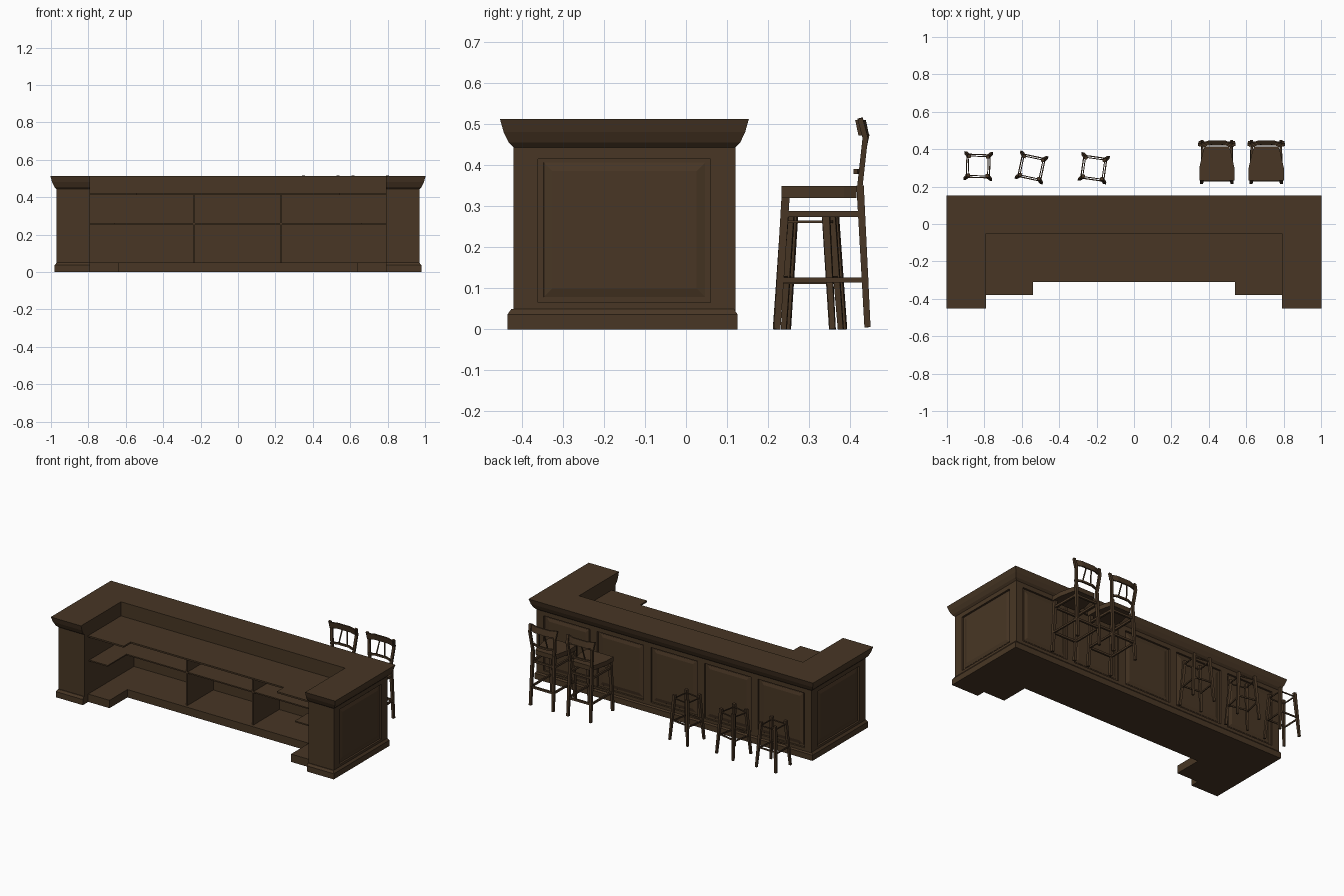
import bpy, bmesh, math
from mathutils import Vector, Matrix

if "Cube" in bpy.data.objects:
    bpy.data.objects.remove(bpy.data.objects["Cube"])

wood = bpy.data.materials.new("dark brown wood")
wood.diffuse_color = (0.065, 0.037, 0.018, 1)
wood.use_nodes = True
wood.node_tree.nodes["Principled BSDF"].inputs["Base Color"].default_value = wood.diffuse_color


def make(name, bm, matrix=None):
    if matrix:
        bm.transform(matrix)
    bmesh.ops.recalc_face_normals(bm, faces=bm.faces)
    me = bpy.data.meshes.new(name)
    bm.to_mesh(me)
    bm.free()
    me.materials.append(wood)
    ob = bpy.data.objects.new(name, me)
    bpy.context.collection.objects.link(ob)
    return ob


def add_loft(bm, rings):
    """Join equal-length rings of 3D points into a capped solid."""
    vs = [[bm.verts.new(p) for p in r] for r in rings]
    n = len(vs[0])
    for a, b in zip(vs, vs[1:]):
        for i in range(n):
            j = (i + 1) % n
            bm.faces.new((a[i], a[j], b[j], b[i]))
    bm.faces.new(vs[0][::-1])
    bm.faces.new(vs[-1])


def add_box(bm, x0, x1, y0, y1, z0, z1):
    add_loft(bm, [[(x0, y0, z), (x1, y0, z), (x1, y1, z), (x0, y1, z)] for z in (z0, z1)])


def add_bar(bm, a, b, w, d=None, w2=None):
    """Square bar from a to b; w across x, d across the other direction."""
    a, b = Vector(a), Vector(b)
    t = (b - a).normalized()
    up = Vector((0, 0, 1)) if abs(t.z) < 0.8 else Vector((0, 1, 0))
    u = t.cross(up).normalized()
    v = u.cross(t)
    rings = []
    for p, s in ((a, 1), (b, (w2 or w) / w)):
        hw, hd = w / 2 * s, (d or w) / 2 * s
        rings.append([p + u * i * hw + v * j * hd for i, j in ((-1, -1), (1, -1), (1, 1), (-1, 1))])
    add_loft(bm, rings)


def mirrored(half):
    """Outline from its right half, listed front to back."""
    return half + [(-x, y) for x, y in reversed(half)]


def prism(name, levels):
    bm = bmesh.new()
    add_loft(bm, [[(x, y, z) for x, y in mirrored(h)] for h, z in levels])
    return make(name, bm)


# Plinth with stepped front and chamfered top
def plinth(d):
    return [(0.64, -0.20), (0.64, -0.38), (0.79, -0.38), (0.79, -0.425 - d),
            (0.97 + d, -0.425 - d), (0.97 + d, 0.116 + d)]


prism("plinth", [(plinth(0.01), 0), (plinth(0.01), 0.036), (plinth(0), 0.05)])


# Top slab with flared crown moulding
def crown(d):
    return [(0.79, -0.05), (0.79, -0.42 - d), (0.97 + d, -0.42 - d), (0.97 + d, 0.12 + d)]


prism("counter_top", [(crown(0), 0.415), (crown(0), 0.443), (crown(0.012), 0.455),
                      (crown(0.024), 0.48), (crown(0.033), 0.512)])

# Lower work surface and open shelf
work = [(0.54, -0.31), (0.54, -0.38), (0.79, -0.38), (0.79, 0.08)]
prism("work_surface", [(work, 0.412), (work, 0.422)])
shelf_half = [(0.66, -0.18), (0.66, -0.37), (0.79, -0.37), (0.79, 0.09)]
prism("shelf", [(shelf_half, 0.255), (shelf_half, 0.263)])

# Shelf dividers
bm = bmesh.new()
for x in (-0.235, 0.23):
    add_box(bm, x - 0.005, x + 0.005, -0.18, 0.09, 0.05, 0.412)
make("shelf_dividers", bm)

# Solid ends and back wall
for s, side in ((1, "right"), (-1, "left")):
    bm = bmesh.new()
    xs = sorted((0.79 * s, 0.958 * s))
    add_box(bm, *xs, -0.42, 0.108, 0.04, 0.445)
    make(side + "_end", bm)
bm = bmesh.new()
add_box(bm, -0.79, 0.79, 0.08, 0.108, 0.04, 0.445)
make("back_wall", bm)


# Framed wall: stiles, rails and bevelled raised panels, in a local u, depth, z frame
def panelled(name, u0, u1, count, stile, matrix):
    bm = bmesh.new()
    step = (u1 - u0 - stile) / count
    for i in range(count + 1):
        a = u0 + i * step
        add_box(bm, a, a + stile, -0.002, 0.012, 0.045, 0.445)
    for i in range(count):
        a, b = u0 + i * step + stile, u0 + (i + 1) * step
        add_box(bm, a, b, -0.002, 0.012, 0.045, 0.065)
        add_box(bm, a, b, -0.002, 0.012, 0.42, 0.445)
        rings = []
        for m, d in ((0.012, -0.002), (0.014, 0.001), (0.035, 0.007)):
            rings.append([(a + m, d, 0.065 + m), (b - m, d, 0.065 + m),
                          (b - m, d, 0.42 - m), (a + m, d, 0.42 - m)])
        add_loft(bm, rings)
    make(name, bm, matrix)


panelled("back_panels", -0.97, 0.97, 5, 0.05, Matrix.Translation((0, 0.108, 0)))
for s, side in ((1, "right"), (-1, "left")):
    m = Matrix(((0, s, 0, 0.958 * s), (1, 0, 0, 0), (0, 0, 1, 0), (0, 0, 0, 1)))
    panelled(side + "_panels", -0.42, 0.12, 1, 0.06, m)


# Seatless stool frames: splayed legs, top rails and foot rungs
CORNERS = ((-1, -1), (1, -1), (1, 1), (-1, 1))


def leg_at(c, z, foot=0.07, top=0.05):
    r = foot + (top - foot) * z / 0.29
    return Vector((c[0] * r, c[1] * r, z))


def stool(name, x, y, angle):
    bm = bmesh.new()
    for i, c in enumerate(CORNERS):
        n = CORNERS[(i + 1) % 4]
        add_bar(bm, leg_at(c, 0), leg_at(c, 0.285), 0.013, 0.013, 0.018)
        add_bar(bm, leg_at(c, 0.262), leg_at(n, 0.262), 0.005, 0.007)
        z = 0.115 if i % 2 else 0.125
        add_bar(bm, leg_at(c, z), leg_at(n, z), 0.006, 0.009)
    make(name, bm, Matrix.Translation((x, y, 0)) @ Matrix.Rotation(math.radians(angle), 4, 'Z'))


for i, (x, y, a) in enumerate(((-0.833, 0.31, -2), (-0.548, 0.302, -12), (-0.215, 0.298, -8))):
    stool("bar_stool_%d" % (i + 1), x, y, a)


# High chairs with tapered seat and open back
def chair(name, x):
    place = Matrix.Translation((x, 0, 0))
    bm = bmesh.new()
    seat = [(-0.094, 0.232), (0.094, 0.232), (0.094, 0.30), (0.075, 0.385),
            (0.065, 0.415), (-0.065, 0.415), (-0.075, 0.385), (-0.094, 0.30)]
    add_loft(bm, [[(px, py, z) for px, py in seat] for z in (0.32, 0.349)])
    make(name + "_seat", bm, place)

    bm = bmesh.new()
    for s in (-1, 1):
        add_bar(bm, (s * 0.082, 0.222, 0), (s * 0.078, 0.243, 0.33), 0.016, 0.016, 0.02)
        add_bar(bm, (s * 0.08, 0.442, 0.005), (s * 0.075, 0.424, 0.35), 0.015, 0.015, 0.018)
        add_bar(bm, (s * 0.08, 0.24, 0.281), (s * 0.077, 0.425, 0.281), 0.012, 0.014)
        add_bar(bm, (s * 0.082, 0.23, 0.12), (s * 0.08, 0.445, 0.12), 0.01, 0.012)
    for y, z in ((0.24, 0.281), (0.425, 0.281), (0.232, 0.12), (0.436, 0.12)):
        add_bar(bm, (-0.08, y, z), (0.08, y, z), 0.012, 0.013)
    make(name + "_legs", bm, place)

    # Back posts, bowed top rail, lower rail and splat bars
    bm = bmesh.new()
    for s in (-1, 1):
        add_bar(bm, (s * 0.074, 0.422, 0.335), (s * 0.088, 0.437, 0.47), 0.016, 0.013)
        add_bar(bm, (s * 0.088, 0.437, 0.465), (s * 0.092, 0.424, 0.514), 0.016, 0.013)
        add_bar(bm, (s * 0.03, 0.425, 0.385), (s * 0.018, 0.444, 0.475), 0.006)
    rail = [(-0.092, 0.43), (-0.045, 0.446), (0.045, 0.446), (0.092, 0.43)]
    for z0, z1, f, dy in ((0.472, 0.51, 1, 0), (0.378, 0.39, 0.85, -0.012)):
        outline = [(px * f, py + dy) for px, py in rail]
        outline += [(px, py - 0.01) for px, py in reversed(outline)]
        lean = -0.008 if f == 1 else 0
        add_loft(bm, [[(px, py, z0) for px, py in outline],
                      [(px, py + lean, z1) for px, py in outline]])
    make(name + "_back", bm, place)


chair("high_chair_1", 0.443)
chair("high_chair_2", 0.707)
